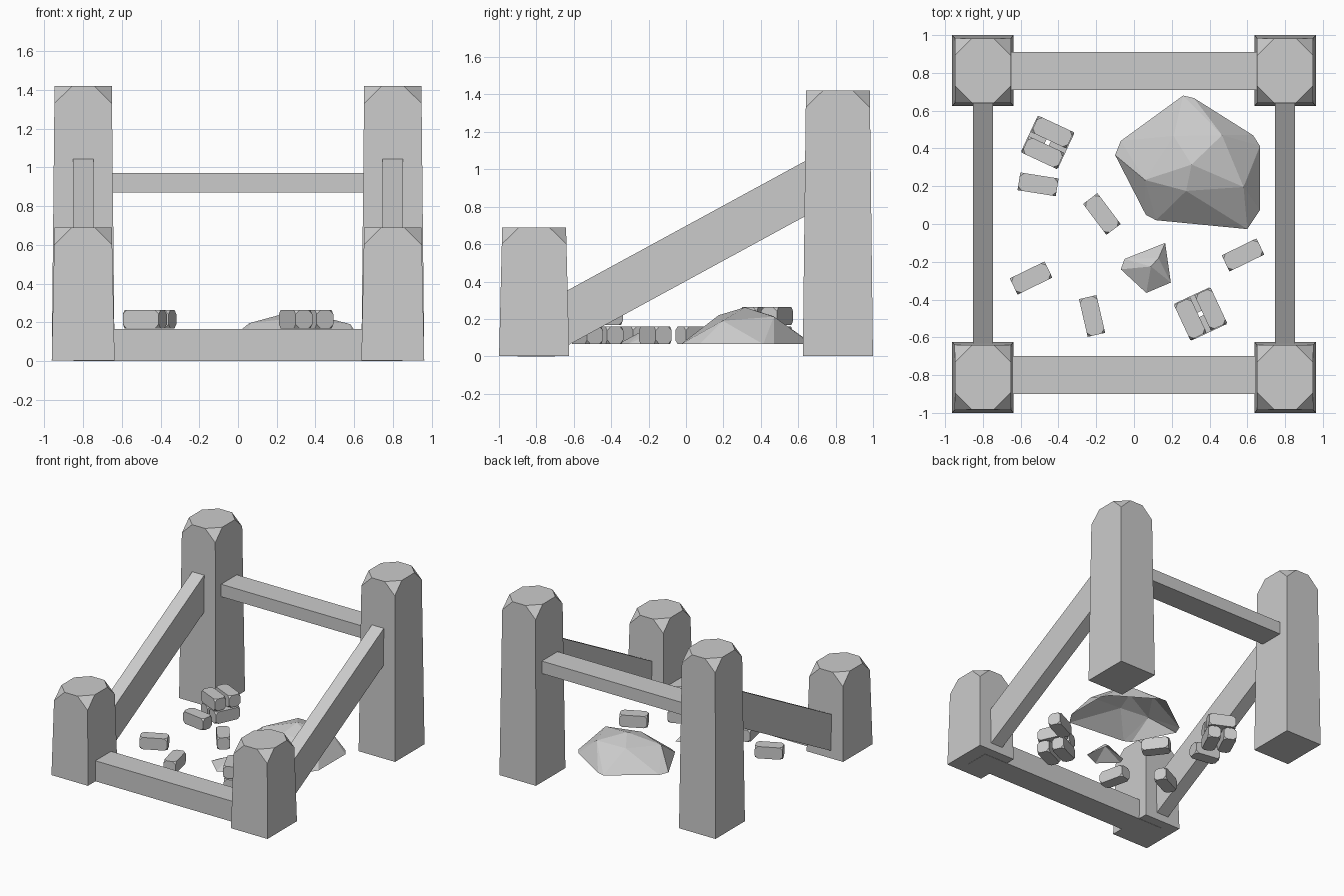
import bpy, bmesh, math
from mathutils import Matrix, Vector

cube = bpy.data.objects.get("Cube")
if cube:
    bpy.data.objects.remove(cube, do_unlink=True)

stone = bpy.data.materials.new("grey_stone")
stone.use_nodes = True
grey = (0.6, 0.6, 0.6, 1)
stone.diffuse_color = grey
stone.node_tree.nodes["Principled BSDF"].inputs["Base Color"].default_value = grey

GROUND = 0.065


def finish(name, bm):
    mesh = bpy.data.meshes.new(name)
    bm.to_mesh(mesh)
    bm.free()
    mesh.materials.append(stone)
    obj = bpy.data.objects.new(name, mesh)
    bpy.context.collection.objects.link(obj)
    return obj


def box(size):
    bm = bmesh.new()
    bmesh.ops.create_cube(bm, size=1)
    bmesh.ops.scale(bm, vec=size, verts=bm.verts)
    return bm


def chop_corners(bm, verts, amount):
    bmesh.ops.bevel(bm, geom=verts, offset=amount, segments=1, affect='VERTICES')


# Tapered corner posts with chopped top corners
def post(name, x, y, height):
    bm = box((0.325, 0.375, height))
    top = [v for v in bm.verts if v.co.z > 0]
    bmesh.ops.scale(bm, vec=(0.91, 0.91, 1), verts=top)
    chop_corners(bm, top, 0.09)
    bmesh.ops.translate(bm, vec=(x, y, height / 2 + 0.002), verts=bm.verts)
    finish(name, bm)


# Sloping side rails with upright ends
def rail(name, x):
    y0, y1, slope = -0.72, 0.75, 0.544
    bm = box((0.107, y1 - y0, 0.295))
    for v in bm.verts:
        v.co.y += (y0 + y1) / 2
        v.co.z += 0.55 + slope * v.co.y
        v.co.x += x
    finish(name, bm)


for side, sx in (("left", 1), ("right", -1)):
    post("front_post_" + side, sx * 0.8, -0.812, 0.688)
    post("back_post_" + side, sx * 0.8, 0.812, 1.418)
    rail("side_rail_" + side, sx * 0.8)

# Cross beams
for name, y, low, high in (("front_beam", -0.8, 0, 0.165), ("back_beam", 0.81, 0.87, 0.97)):
    bm = box((1.7, 0.2, high - low))
    bmesh.ops.translate(bm, vec=(0, y, (low + high) / 2), verts=bm.verts)
    finish(name, bm)


# Loose bricks
def brick(name, x, y, angle, level=0):
    bm = box((0.205, 0.095, 0.095))
    chop_corners(bm, bm.verts[:], 0.022)
    place = Matrix.Translation((x, y, GROUND + 0.0475 + level * 0.103))
    bm.transform(place @ Matrix.Rotation(math.radians(angle), 4, 'Z'))
    finish(name, bm)


singles = [(-0.508, 0.21, -9), (-0.17, 0.053, -53), (-0.545, -0.286, 26),
           (-0.222, -0.487, -77), (0.577, -0.164, 26)]
for i, (x, y, angle) in enumerate(singles):
    brick(f"loose_brick_{i + 1}", x, y, angle)

# Brick stacks: two bricks laid across two others
for name, x, y, angle in (("back", -0.457, 0.432, -25), ("front", 0.352, -0.476, -65)):
    for level, turn in ((0, angle + 90), (1, angle)):
        across = Vector((-math.sin(math.radians(turn)), math.cos(math.radians(turn))))
        for s in (-1, 1):
            p = Vector((x, y)) + across * 0.06 * s
            brick(f"{name}_stack_brick_{level}_{s}", p.x, p.y, turn, level)


# Faceted boulders, open underneath
def boulder(name, base, upper):
    bm = bmesh.new()
    for x, y in base:
        bm.verts.new((x, y, GROUND))
    for p in upper:
        bm.verts.new(p)
    bmesh.ops.convex_hull(bm, input=bm.verts[:])
    bm.normal_update()
    under = [f for f in bm.faces if all(v.co.z < GROUND + 0.001 for v in f.verts)]
    bmesh.ops.delete(bm, geom=under, context='FACES')
    finish(name, bm)


boulder("large_boulder",
        [(-0.1, 0.365), (-0.07, 0.44), (0.26, 0.68), (0.317, 0.667), (0.63, 0.47),
         (0.667, 0.413), (0.667, 0.074), (0.6, -0.027), (0.117, 0.02), (0.063, 0.048)],
        [(0.058, 0.233, 0.195), (0.276, 0.175, 0.22), (0.58, 0.196, 0.19),
         (0.466, 0.47, 0.212), (0.21, 0.466, 0.215), (0.305, 0.315, 0.262)])
boulder("small_boulder",
        [(-0.07, -0.24), (-0.05, -0.185), (0.165, -0.1), (0.195, -0.31), (0.065, -0.365)],
        [(0.09, -0.225, 0.14), (0.13, -0.18, 0.125)])
